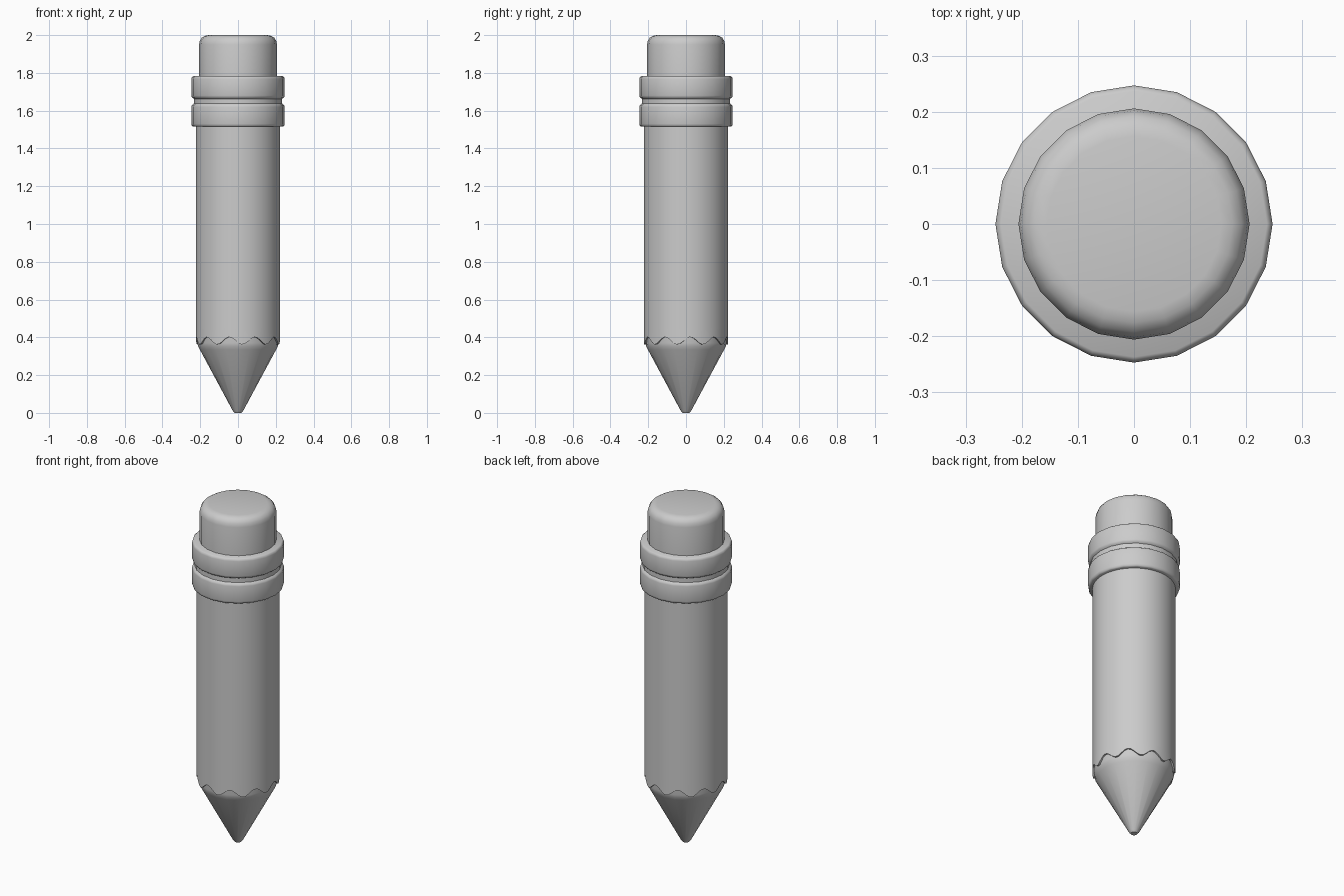
import bpy, bmesh
from math import cos, sin, pi, radians

if "Cube" in bpy.data.objects:
    bpy.data.objects.remove(bpy.data.objects["Cube"])


def build(name, rings, n, height=lambda k, z, a: z):
    """Lathe a list of (radius, z) rings; radius 0 closes to a point."""
    bm = bmesh.new()
    loops = []
    for k, (r, z) in enumerate(rings):
        if r == 0:
            loops.append([bm.verts.new((0, 0, z))] * n)
        else:
            loops.append([bm.verts.new((r * cos(2 * pi * i / n), r * sin(2 * pi * i / n),
                                        height(k, z, 2 * pi * i / n))) for i in range(n)])
    for lo, hi in zip(loops, loops[1:]):
        for i in range(n):
            j = (i + 1) % n
            quad = list(dict.fromkeys((lo[i], lo[j], hi[j], hi[i])))
            bm.faces.new(quad)
    bmesh.ops.recalc_face_normals(bm, faces=bm.faces)
    me = bpy.data.meshes.new(name)
    bm.to_mesh(me)
    bm.free()
    ob = bpy.data.objects.new(name, me)
    bpy.context.collection.objects.link(ob)
    bpy.ops.object.select_all(action='DESELECT')
    ob.select_set(True)
    bpy.context.view_layer.objects.active = ob
    bpy.ops.object.shade_smooth_by_angle(angle=radians(50))
    return ob


# Sharpened wooden tip with a blunt point, running up inside the body
build("sharpened_tip", [(0, 0), (0.018, 0), (0.028, 0.012), (0.202, 0.335),
                        (0.211, 0.352), (0.215, 0.37), (0.215, 0.46), (0, 0.46)], 20)


# Painted body with a scalloped lower edge of ten waves
def wave(k, z, a):
    return z + 0.02 * cos(10 * (a - radians(6))) if k < 2 else z


build("body", [(0.208, 0.382), (0.222, 0.382), (0.222, 0.45),
               (0.222, 1.56), (0, 1.56)], 80, wave)

# Metal ferrule with a groove round the middle
build("ferrule", [(0, 1.515), (0.237, 1.515), (0.244, 1.519), (0.247, 1.53),
                  (0.247, 1.62), (0.244, 1.63), (0.234, 1.637),
                  (0.234, 1.663), (0.244, 1.67), (0.247, 1.68),
                  (0.247, 1.768), (0.244, 1.778), (0.237, 1.783), (0, 1.783)], 20)

# Eraser with a rounded top edge
build("eraser", [(0, 1.75), (0.206, 1.75), (0.206, 1.95), (0.202, 1.97),
                 (0.192, 1.986), (0.176, 1.996), (0.156, 2.0), (0, 2.0)], 20)
